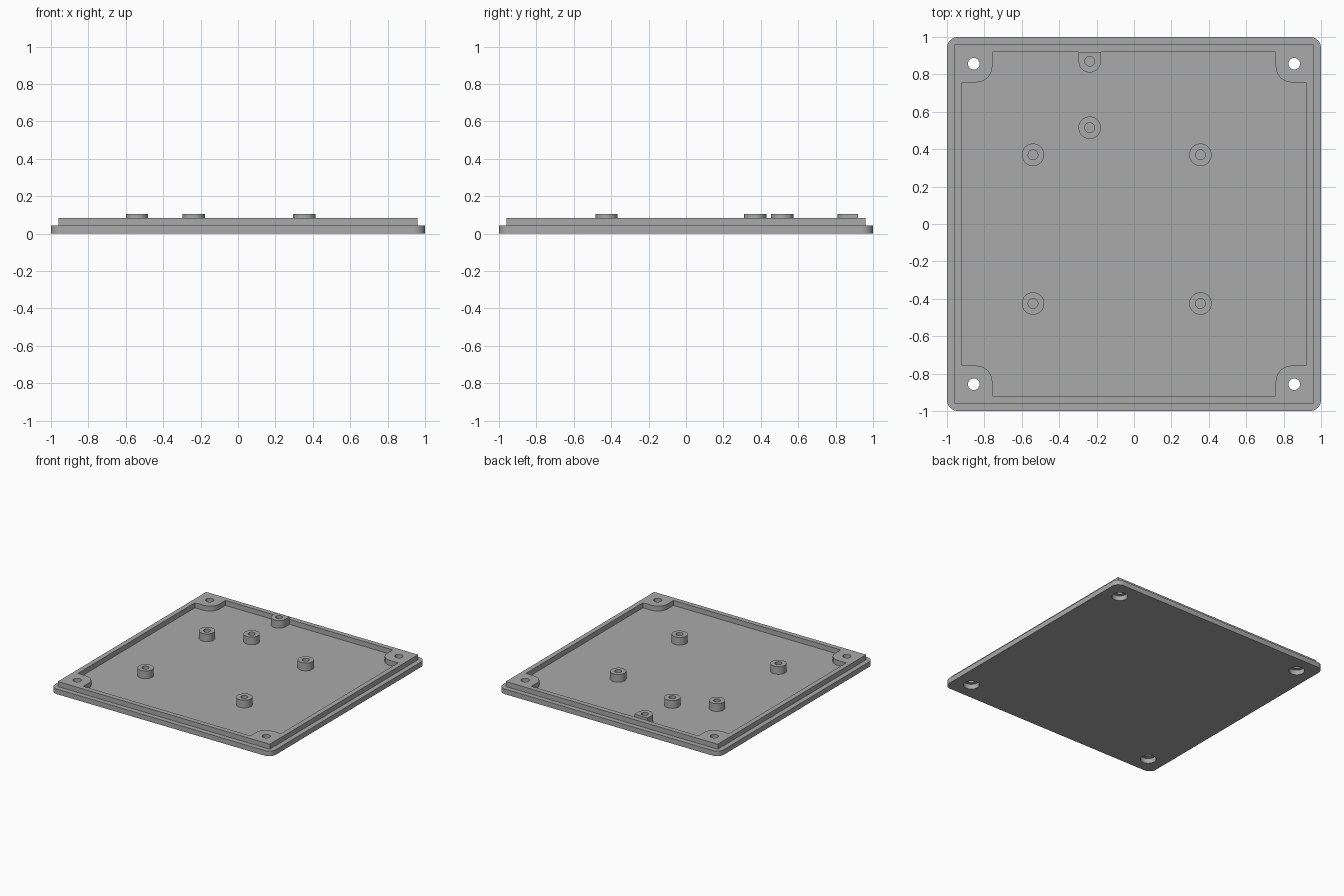
import bpy, bmesh
from math import sin, cos, radians, tan

cube = bpy.data.objects.get("Cube")
if cube:
    bpy.data.objects.remove(cube, do_unlink=True)

grey = bpy.data.materials.new("matte grey")
grey.use_nodes = True
colour = (0.4, 0.4, 0.4, 1)
grey.diffuse_color = colour
grey.node_tree.nodes["Principled BSDF"].inputs["Base Color"].default_value = colour

BASE_TOP, RIM_TOP, POST_TOP = 0.042, 0.083, 0.105
QUADRANTS = [(1, 1), (-1, 1), (-1, -1), (1, -1)]


def arc(cx, cy, r, start, end, steps):
    angles = [radians(start + (end - start) * i / steps) for i in range(steps + 1)]
    return [(cx + r * cos(a), cy + r * sin(a)) for a in angles]


def circle(cx, cy, r, n=36):
    return arc(cx, cy, r, 0, 360, n)[:-1]


def make_object(name, bm):
    bmesh.ops.recalc_face_normals(bm, faces=bm.faces)
    mesh = bpy.data.meshes.new(name)
    bm.to_mesh(mesh)
    bm.free()
    mesh.materials.append(grey)
    obj = bpy.data.objects.new(name, mesh)
    bpy.context.scene.collection.objects.link(obj)
    return obj


def prism(name, outline, z0, z1):
    bm = bmesh.new()
    low = [bm.verts.new((x, y, z0)) for x, y in outline]
    high = [bm.verts.new((x, y, z1)) for x, y in outline]
    bm.faces.new(low)
    bm.faces.new(high)
    for i in range(len(low)):
        j = (i + 1) % len(low)
        bm.faces.new((low[i], low[j], high[j], high[i]))
    return make_object(name, bm)


def combine(target, tool, operation):
    mod = target.modifiers.new(tool.name, 'BOOLEAN')
    mod.operation, mod.solver, mod.object = operation, 'EXACT', tool
    bpy.context.view_layer.update()
    result = bpy.data.meshes.new_from_object(
        target.evaluated_get(bpy.context.evaluated_depsgraph_get()))
    target.modifiers.clear()
    target.data = result
    bpy.data.objects.remove(tool, do_unlink=True)


def smooth(obj):
    bpy.ops.object.select_all(action='DESELECT')
    obj.select_set(True)
    bpy.context.view_layer.objects.active = obj
    bpy.ops.object.shade_smooth_by_angle(angle=radians(30))


def post(name, x, y, outer, inner):
    # Hollow post, open where it meets the floor
    bm = bmesh.new()
    rings = [[bm.verts.new((x + px, y + py, z)) for px, py in ring]
             for ring, z in ((outer, BASE_TOP), (outer, POST_TOP),
                             (inner, POST_TOP), (inner, BASE_TOP))]
    n = len(outer)
    for a, b in zip(rings, rings[1:]):
        for i in range(n):
            j = (i + 1) % n
            bm.faces.new((a[i], a[j], b[j], b[i]))
    obj = make_object(name, bm)
    smooth(obj)


# Base plate with rounded corners
corner, r = 0.94, 0.06
outline = []
for i, (sx, sy) in enumerate(QUADRANTS):
    outline += arc(sx * corner, sy * corner, r, i * 90, i * 90 + 90, 8)
lid = prism("lid_plate", outline, 0, BASE_TOP)

# Raised lip with square corners
lip = prism("lip", [(sx * 0.96, sy * 0.96) for sx, sy in QUADRANTS], 0.02, RIM_TOP)
combine(lid, lip, 'UNION')

# Recess leaving a rounded boss in each corner
wall, boss, fillet = 0.92, 0.757, 0.088
pocket = []
for i, (sx, sy) in enumerate(QUADRANTS):
    c = boss + fillet
    bend = arc(c, c, fillet, 270, 180, 8)
    part = [(wall, boss)] + bend + [(boss, wall)]
    part = [(sx * x, sy * y) for x, y in part]
    pocket += part if sx * sy > 0 else part[::-1]
combine(lid, prism("recess", pocket, BASE_TOP, 0.2), 'DIFFERENCE')

# Screw holes, counterbored from below
for sx, sy in QUADRANTS:
    x, y = sx * 0.857, sy * 0.857
    combine(lid, prism("screw_hole", circle(x, y, 0.031), -0.1, 0.2), 'DIFFERENCE')
    combine(lid, prism("counterbore", circle(x, y, 0.059), -0.1, 0.04), 'DIFFERENCE')
smooth(lid)

# Free-standing posts
R = 0.06
bore = circle(0, 0, 0.026)
spots = {"front_left": (0.355, -0.425), "front_right": (-0.54, -0.425),
         "back_left": (0.355, 0.37), "back_right": (-0.54, 0.37),
         "middle": (-0.237, 0.515)}
for place, (x, y) in spots.items():
    post(place + "_post", x, y, circle(0, 0, R), bore)

# Post merging into the back lip: round in front, square behind
depth = R * tan(radians(40))
d_shape = []
for x, y in circle(0, 0, R):
    if y > 1e-6:
        k = min(R / max(abs(x), 1e-6), depth / y)
        x, y = x * k, y * k
    d_shape.append((x, y))
post("lip_post", -0.237, 0.87, d_shape, bore)
